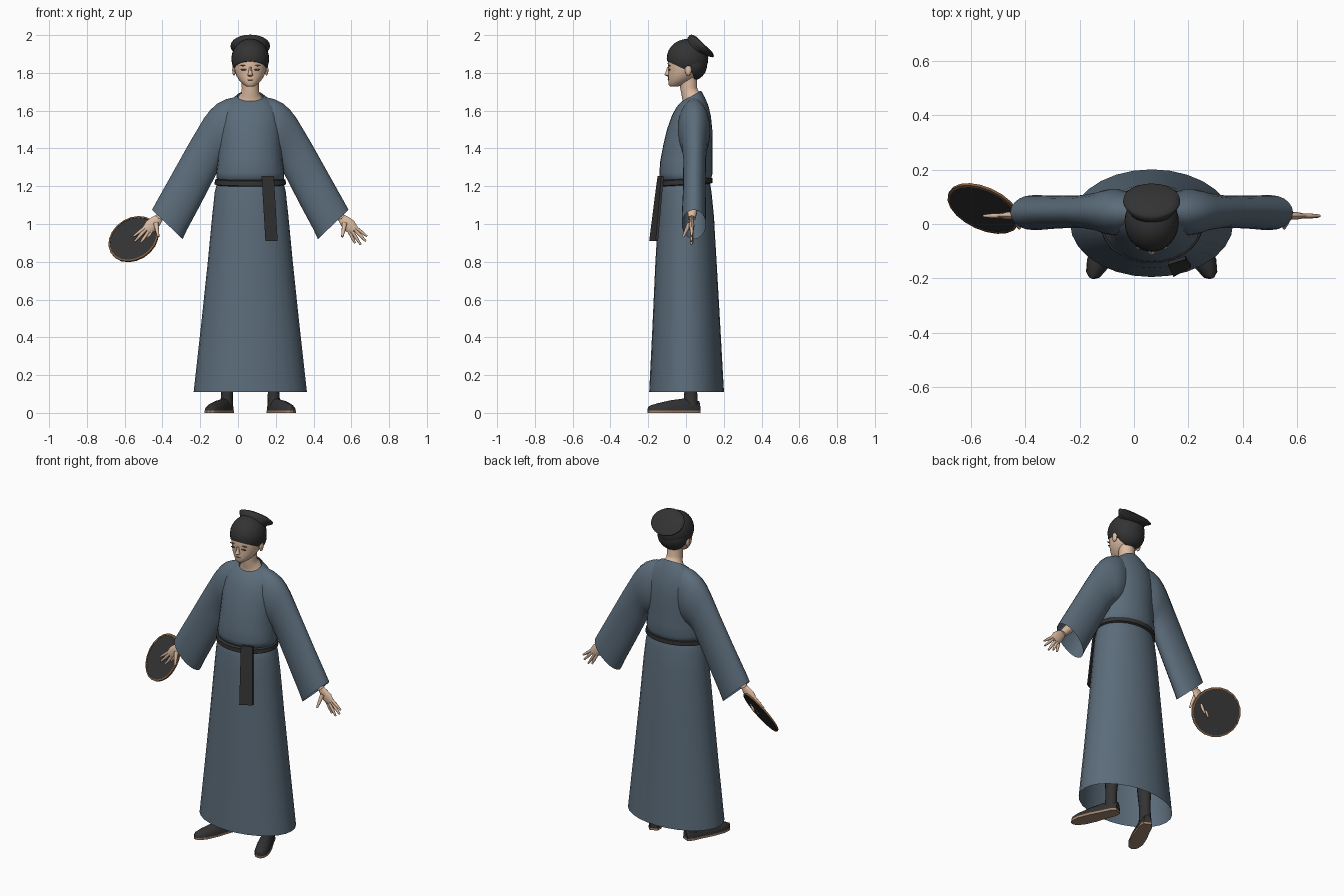
import bpy, bmesh, math
from mathutils import Vector, Matrix

CX = 0.065  # body centre line


def mat(name, r, g, b):
    m = bpy.data.materials.new(name)
    m.diffuse_color = (r, g, b, 1)
    return m


ROBE = mat("robe blue", 0.105, 0.15, 0.195)
BLACK = mat("black cloth", 0.033, 0.033, 0.033)
SKIN = mat("skin", 0.72, 0.5, 0.36)
BROWN = mat("brown rim", 0.22, 0.11, 0.05)
SOLE = mat("tan sole", 0.36, 0.24, 0.16)
BROW = mat("brow brown", 0.2, 0.12, 0.08)


def finish(name, bm, material, angle=50):
    bmesh.ops.recalc_face_normals(bm, faces=bm.faces[:])
    me = bpy.data.meshes.new(name)
    bm.to_mesh(me)
    bm.free()
    ob = bpy.data.objects.new(name, me)
    bpy.context.collection.objects.link(ob)
    me.materials.append(material)
    bpy.ops.object.select_all(action='DESELECT')
    ob.select_set(True)
    bpy.context.view_layer.objects.active = ob
    bpy.ops.object.shade_smooth_by_angle(angle=math.radians(angle))
    return ob


def loft(name, rings, material, caps=(False, False), angle=50):
    bm = bmesh.new()
    vs = [[bm.verts.new(p) for p in r] for r in rings]
    n = len(vs[0])
    for a, b in zip(vs, vs[1:]):
        for i in range(n):
            j = (i + 1) % n
            bm.faces.new((a[i], a[j], b[j], b[i]))
    for use, r in zip(caps, (vs[0], vs[-1])):
        if use:
            bm.faces.new(r)
    return finish(name, bm, material, angle)


def oval(c, u, v, n):
    c, u, v = Vector(c), Vector(u), Vector(v)
    return [c + u * math.cos(t) + v * math.sin(t)
            for t in (2 * math.pi * i / n for i in range(n))]


def flat(z, hw, y, hd, tilt=0, n=28, x=CX):
    """Horizontal oval ring; tilt raises the back and lowers the front."""
    return oval((x, y, z), (hw, 0, 0), (0, hd, tilt), n)


def tube(name, pts, radii, material, n=8, squash=1.0):
    """Tapered tube through points, squashed along y."""
    pts = [Vector(p) for p in pts]
    d = (pts[-1] - pts[0]).normalized()
    u = d.cross(Vector((0, 1, 0))).normalized()
    v = d.cross(u)
    return loft(name, [oval(p, u * r, v * r * squash, n) for p, r in zip(pts, radii)],
                material, (True, True), 70)


def ball(name, c, r, material, rot=0.0, keep=None, seg=24):
    bm = bmesh.new()
    bmesh.ops.create_uvsphere(bm, u_segments=seg, v_segments=seg // 2, radius=1)
    bm.transform(Matrix.Translation(c) @ Matrix.Rotation(rot, 4, 'X')
                 @ Matrix.Diagonal((*r, 1)))
    if keep:  # (point, normal): discard what lies on the negative side
        bmesh.ops.bisect_plane(bm, geom=bm.verts[:] + bm.edges[:] + bm.faces[:],
                               plane_co=keep[0], plane_no=keep[1], clear_inner=True)
        bmesh.ops.holes_fill(bm, edges=[e for e in bm.edges if e.is_boundary])
    return finish(name, bm, material)


# Robe: skirt and torso
loft("skirt", [flat(*r) for r in (
    (0.11, 0.300, 0.003, 0.198), (0.45, 0.262, 0.002, 0.180), (0.80, 0.225, 0, 0.162),
    (1.05, 0.201, 0, 0.147), (1.17, 0.188, -0.002, 0.137), (1.21, 0.178, -0.002, 0.130),
    (1.24, 0.165, 0, 0.12))], ROBE)
loft("torso", [flat(*r) for r in (
    (1.225, 0.160, 0, 0.118), (1.24, 0.178, -0.002, 0.135), (1.27, 0.180, 0, 0.141),
    (1.33, 0.172, 0.002, 0.139), (1.42, 0.166, 0.010, 0.130), (1.50, 0.165, 0.019, 0.120),
    (1.57, 0.158, 0.028, 0.104), (1.62, 0.140, 0.033, 0.086, 0.005),
    (1.655, 0.108, 0.034, 0.066, 0.015), (1.678, 0.070, 0.030, 0.050, 0.028))], ROBE)

# Belt and hanging sash
loft("belt", [flat(z, h, -0.002, d, 0.008) for z, h, d in (
    (1.205, 0.178, 0.130), (1.21, 0.189, 0.142), (1.235, 0.187, 0.142), (1.24, 0.172, 0.125))], BLACK)
loft("sash", [[(x0, y0, z), (x1, y1, z), (x1, y1 + 0.012, z), (x0, y0 + 0.012, z)]
              for z, x0, x1, y0, y1 in ((1.255, 0.125, 0.190, -0.150, -0.130),
                                        (1.20, 0.128, 0.193, -0.158, -0.135),
                                        (0.91, 0.145, 0.210, -0.195, -0.160))],
     BLACK, (True, True), 30)

# Sleeves, arms, hands, legs and shoes, each on both sides
SLEEVE = ((0.080, 1.672, 0.070, 1.36, 0.042, 0.070), (0.130, 1.660, 0.110, 1.34, 0.042, 0.086),
          (0.175, 1.637, 0.135, 1.33, 0.044, 0.084), (0.212, 1.603, 0.150, 1.32, 0.045, 0.078),
          (0.245, 1.560, 0.158, 1.31, 0.046, 0.070), (0.325, 1.425, 0.180, 1.265, 0.046, 0.060),
          (0.420, 1.255, 0.265, 1.10, 0.044, 0.060), (0.490, 1.130, 0.335, 0.97, 0.042, 0.064),
          (0.520, 1.075, 0.358, 0.92, 0.042, 0.064))
FINGERS = ((0.540, 0.995, 0.618, 0.935, 0.030), (0.545, 0.980, 0.612, 0.908, 0.028),
           (0.533, 0.970, 0.585, 0.890, 0.028), (0.520, 0.968, 0.555, 0.898, 0.034))
SHOE = ((0.000, 0.05, 0.022, 0.050), (0.10, 0.05, 0.034, 0.058), (0.30, 0.05, 0.036, 0.064),
        (0.55, 0.05, 0.042, 0.055), (0.80, 0.05, 0.040, 0.040), (0.95, 0.05, 0.026, 0.028),
        (1.000, 0.05, 0.008, 0.020))

for s, side in ((-1, "right"), (1, "left")):
    def P(d, y, z):
        return Vector((CX + s * d, y, z))

    rings = []
    for dt, zt, db, zb, y, dep in SLEEVE:
        top, bot = P(dt, y, zt), P(db, y, zb)
        rings.append(oval((top + bot) / 2, (top - bot) / 2, (0, dep, 0), 20))
    loft(side + "_sleeve", rings, ROBE)

    tube(side + "_forearm", [P(0.33, 0.04, 1.22), P(0.44, 0.035, 1.08), P(0.485, 0.03, 1.03)],
         (0.035, 0.028, 0.021), SKIN, 10)
    tube(side + "_palm", [P(0.475, 0.03, 1.04), P(0.50, 0.03, 1.015), P(0.525, 0.03, 0.99),
                          P(0.55, 0.03, 0.967)], (0.018, 0.030, 0.036, 0.026), SKIN, 10, 0.4)
    for i, (d0, z0, d1, z1, y1) in enumerate(FINGERS):
        a, b = P(d0, 0.03, z0), P(d1, y1, z1)
        tube(f"{side}_finger_{i + 1}", [a, a.lerp(b, 0.6), b], (0.009, 0.0085, 0.005), SKIN)
    a, b = P(0.50, 0.02, 1.005), P(0.487, -0.015, 0.932)
    tube(side + "_thumb", [a, a.lerp(b, 0.55), b], (0.013, 0.010, 0.006), SKIN)

    loft(side + "_leg", [flat(z, r, 0.025, r * 1.15, 0, 14, CX + s * d) for z, r, d in (
        (0.04, 0.034, 0.125), (0.12, 0.030, 0.123), (0.45, 0.050, 0.11), (0.9, 0.07, 0.09))], BLACK)
    # Shoe runs from heel to an outward toe, over a flat sole
    heel, toe = P(0.108, 0.068, 0), P(0.222, -0.2, 0)
    run = toe - heel
    across = Vector((-run.y, run.x, 0)).normalized()
    upper, edge = [], []
    for t, _, w, h in SHOE:
        c = heel + run * t
        upper.append([c + across * w * math.cos(k) + Vector((0, 0, 0.012 + h * max(0, math.sin(k))))
                      for k in (math.pi * i / 8 for i in range(9))])
        edge.append((c, w * 1.05))
    loft(side + "_shoe", upper, BLACK, (True, True), 50)
    outline = [c + across * w for c, w in edge] + [c - across * w for c, w in reversed(edge)]
    loft(side + "_sole", [outline, [p + Vector((0, 0, 0.013)) for p in outline]],
         SOLE, (True, True), 30)

    # Ear, eye and brow
    ball(side + "_ear", P(0.086, 0.012, 1.815), (0.010, 0.018, 0.030), SKIN, seg=12)
    ball(side + "_eye", P(0.036, -0.0885, 1.817), (0.017, 0.006, 0.004), BROW, seg=10)
    ball(side + "_brow", P(0.038, -0.088, 1.838), (0.022, 0.006, 0.003), BROW, seg=10)

# Neck, head and face
loft("neck", [flat(*r) for r in (
    (1.640, 0.072, 0.030, 0.052, 0.028), (1.675, 0.062, 0.028, 0.046, 0.026),
    (1.690, 0.048, 0.022, 0.044, 0.015), (1.72, 0.045, 0.014, 0.045), (1.80, 0.048, 0.014, 0.045))], SKIN)
loft("head", [flat(z, hw, (f + b) / 2, (b - f) / 2) for z, hw, f, b in (
    (1.727, 0.018, -0.084, -0.045), (1.738, 0.036, -0.092, -0.01), (1.760, 0.058, -0.094, 0.035),
    (1.785, 0.074, -0.094, 0.06), (1.815, 0.083, -0.093, 0.078), (1.85, 0.087, -0.097, 0.088),
    (1.89, 0.086, -0.09, 0.09), (1.93, 0.06, -0.06, 0.06))], SKIN, (True, True), 60)
loft("nose", [flat(z, w, y, d, 0, 8) for z, w, y, d in (
    (1.782, 0.008, -0.093, 0.008), (1.789, 0.015, -0.095, 0.020),
    (1.800, 0.010, -0.094, 0.016), (1.830, 0.006, -0.092, 0.008))], SKIN, (True, True), 60)
ball("mouth", (CX, -0.0915, 1.763), (0.018, 0.006, 0.003), BROW, seg=10)

# Cap over the hair with a tilted crown behind
ball("cap", (CX, 0.008, 1.875), (0.100, 0.110, 0.105), BLACK,
     keep=((CX, -0.10, 1.862), (0, 0.42, 0.9)), seg=28)
ball("hair", (CX, 0.035, 1.845), (0.092, 0.077, 0.085), BLACK,
     keep=((CX, 0.015, 1.85), (0, 0.85, 0.3)))
loft("cap_crown", [oval((CX, y, z), (w, 0, 0), (0, 0.72 * h, -0.7 * h), 24)
                   for y, z, w, h in ((0.035, 1.915, 0.070, 0.055), (0.062, 1.938, 0.090, 0.072),
                                      (0.082, 1.942, 0.105, 0.085), (0.090, 1.945, 0.104, 0.082),
                                      (0.097, 1.951, 0.080, 0.060))], BLACK, (True, True), 60)

# Round fan: dark disc with a brown rim
normal = Vector((0.355, 0.77, -0.525)).normalized()
fu = normal.orthogonal().normalized()
fv = normal.cross(fu)
fc = Vector((-0.553, 0.057, 0.92))


def disc(r, k):
    return oval(fc + normal * k, fu * r, fv * r, 20)


loft("fan_disc", [disc(0.134, -0.004), disc(0.134, 0.004)], BLACK, (True, True), 30)
loft("fan_rim", [disc(0.132, -0.006), disc(0.141, -0.005), disc(0.141, 0.005),
                 disc(0.132, 0.006), disc(0.132, -0.006)], BROWN, angle=30)
